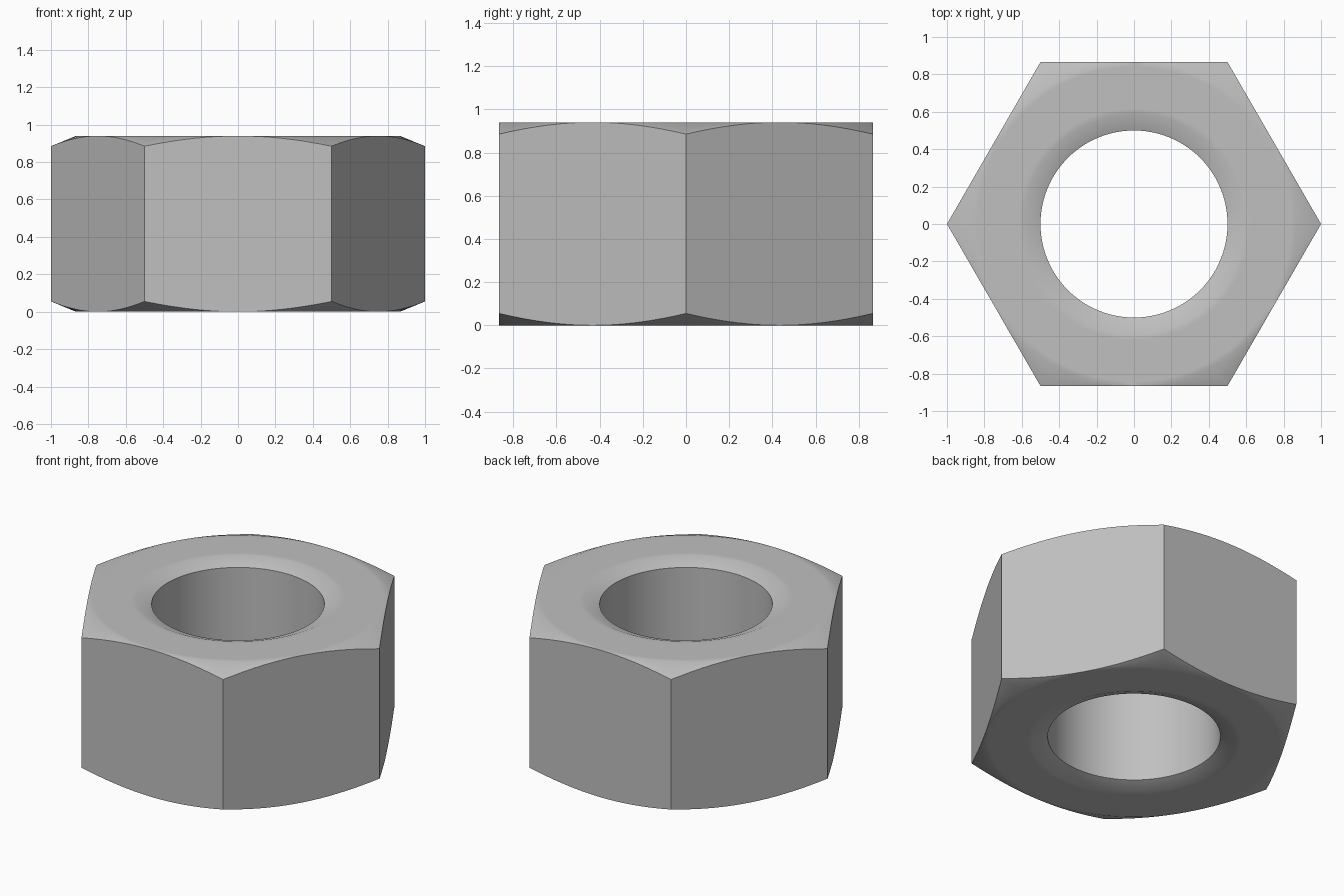
import bpy, bmesh, math

cube = bpy.data.objects.get("Cube")
if cube:
    bpy.data.objects.remove(cube, do_unlink=True)

SEGMENTS = 96
HEIGHT = 0.94
INNER = math.sqrt(3) / 2      # radius of the circle inside the hexagon
SLOPE = 0.41                  # fall of the outer chamfer per unit of radius
BORE = 0.5
SINK = 0.036                  # depth of the countersink

steel = bpy.data.materials.new("steel grey")
steel.use_nodes = True
colour = (0.53, 0.53, 0.53, 1)
steel.diffuse_color = colour
steel.node_tree.nodes["Principled BSDF"].inputs["Base Color"].default_value = colour


def hex_radius(angle):
    """Distance from the axis to the hexagon's side."""
    return INNER / math.cos(angle % (math.pi / 3) - math.pi / 6)


def section(angle):
    """Radius and height points of the upper half, from bore to side."""
    rim = hex_radius(angle)
    return [(BORE, HEIGHT - SINK), (0.59, HEIGHT), (0.62, HEIGHT),
            (0.84, HEIGHT), (INNER, HEIGHT),
            (rim, HEIGHT - (rim - INNER) * SLOPE)]


# Closed section swept round the axis, mirrored for the underside
bm = bmesh.new()
loops = []
for i in range(SEGMENTS):
    a = math.tau * i / SEGMENTS
    top = section(a)
    points = top + [(r, HEIGHT - z) for r, z in reversed(top)]
    loops.append([bm.verts.new((r * math.cos(a), r * math.sin(a), z))
                  for r, z in points])
for i, here in enumerate(loops):
    there = loops[(i + 1) % SEGMENTS]
    for j in range(len(here)):
        k = (j + 1) % len(here)
        bm.faces.new((here[j], here[k], there[k], there[j]))

# The chamfer runs out at the middle of each side
bmesh.ops.remove_doubles(bm, verts=bm.verts, dist=0.00001)
bmesh.ops.recalc_face_normals(bm, faces=bm.faces)

mesh = bpy.data.meshes.new("hex_nut")
bm.to_mesh(mesh)
bm.free()
mesh.materials.append(steel)
nut = bpy.data.objects.new("hex_nut", mesh)
bpy.context.collection.objects.link(nut)

bpy.ops.object.select_all(action="DESELECT")
nut.select_set(True)
bpy.context.view_layer.objects.active = nut
bpy.ops.object.shade_smooth_by_angle(angle=math.radians(30))
